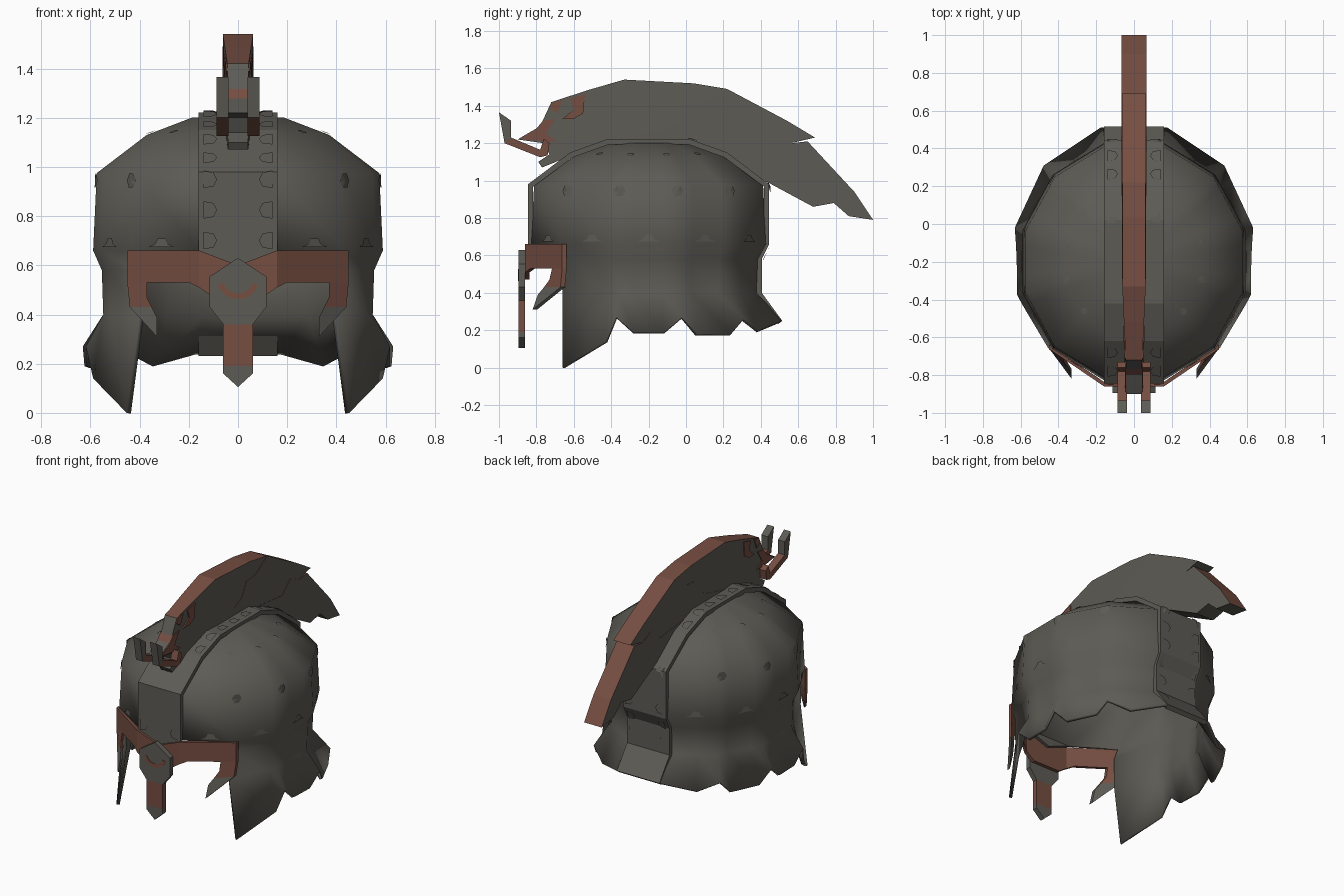
import bpy, bmesh, math
from mathutils import Vector
from mathutils.bvhtree import BVHTree

if "Cube" in bpy.data.objects:
    bpy.data.objects.remove(bpy.data.objects["Cube"])

def material(name, rgb):
    m = bpy.data.materials.new(name)
    m.diffuse_color = (*rgb, 1)
    m.use_nodes = True
    m.node_tree.nodes["Principled BSDF"].inputs["Base Color"].default_value = m.diffuse_color
    return m

MATS = [material("weathered grey", (0.11, 0.105, 0.09)), material("rust red", (0.18, 0.075, 0.053))]
CY = -0.2  # centre of the dome in y

def finish(name, bm, smooth=None, solid=0, rule=None):
    bmesh.ops.recalc_face_normals(bm, faces=bm.faces)
    if rule:
        for f in bm.faces:
            f.material_index = rule(f)
    me = bpy.data.meshes.new(name)
    bm.to_mesh(me)
    for m in MATS:
        me.materials.append(m)
    ob = bpy.data.objects.new(name, me)
    bpy.context.collection.objects.link(ob)
    if solid:
        mod = ob.modifiers.new("thickness", 'SOLIDIFY')
        mod.thickness, mod.offset = solid, -1
    if smooth:
        bpy.ops.object.select_all(action='DESELECT')
        ob.select_set(True)
        bpy.context.view_layer.objects.active = ob
        bpy.ops.object.shade_smooth_by_angle(angle=math.radians(smooth))
    return ob

def prism(name, polys, place, rule=None):
    """Thick plate from (material, outline) pairs; place(u, v, side) gives the point."""
    bm, cache, count = bmesh.new(), {}, {}
    def vert(p, side):
        key = (round(p[0], 4), round(p[1], 4), side)
        if key not in cache:
            cache[key] = bm.verts.new(place(p[0], p[1], side))
        return cache[key]
    for mat, o in polys:
        for side in (1, -1):
            bm.faces.new([vert(p, side) for p in o]).material_index = mat
        for a, b in zip(o, o[1:] + o[:1]):
            count.setdefault(frozenset((a, b)), []).append((a, b, mat))
    for use in count.values():
        if len(use) == 1:
            a, b, mat = use[0]
            bm.faces.new([vert(a, 1), vert(b, 1), vert(b, -1), vert(a, -1)]).material_index = mat
    return finish(name, bm, rule=rule)

def both(polys):
    return polys + [(m, [(-u if u else 0, v) for u, v in o]) for m, o in polys]

def lerp(table, t):
    for (a, va), (b, vb) in zip(table, table[1:]):
        if t <= b:
            return va + (vb - va) * max(0, (t - a) / (b - a))
    return table[-1][1]

# Dome and skirt: twelve-sided loft with a face opening and a torn lower edge
RING = [(-.628, .158), (-.46, .431), (-.168, .589), (.168, .589), (.46, .431), (.628, .158)]
TORN = [(-.628, .6), (-.46, 0), (-.22, .14), (-.168, .27), (-.077, .19), (.077, .19), (.168, .27),
        (.24, .18), (.40, .18), (.46, .26), (.53, .2), (.628, .25)]
LEVELS = [(1.2, .32), (1.13, .63), (.975, .975), (.66, 1), (.58, .94), (.4, .93), (None, None)]
cols = [(y, lerp(RING, y), z) for y, z in TORN]
cols += [(y, -x, z) for y, x, z in reversed(cols)]
bm = bmesh.new()
rows = []
for z, s in LEVELS:
    row = []
    for y, x, low in cols:
        k = 1.05 + .08 * max(0, y / .628) if s is None else s
        cheek = y < -.45 and (z is None or z < .65)
        row.append(bm.verts.new((x * k, CY + y * (1 if cheek else k), low if z is None else z)))
    rows.append(row)
n = len(cols)
top = bm.verts.new((0, CY, 1.21))
for i in range(n):
    j = (i + 1) % n
    bm.faces.new([top, rows[0][i], rows[0][j]])
    for r in range(len(rows) - 1):
        if r >= 3 and cols[i][0] < -.45 and cols[j][0] < -.45 or r >= 3 and -.628 in (cols[i][0], cols[j][0]):
            continue
        bm.faces.new([rows[r][i], rows[r][j], rows[r + 1][j], rows[r + 1][i]])
bmesh.ops.delete(bm, geom=[v for v in bm.verts if not v.link_faces], context='VERTS')
tree = BVHTree.FromBMesh(bm)
finish("helmet_shell", bm, smooth=60, solid=.02)

# Raised centre strip from brow to neck
PATH = [(-.645, .66), (-.645, .98), (-.42, 1.15), (-.22, 1.222), (.22, 1.222), (.42, 1.15),
        (.645, .98), (.645, .66), (.605, .58), (.605, .4), (.715, .25)]
bm = bmesh.new()
pairs = [[bm.verts.new((x, CY + y, z)) for x in (-.16, .16)] for y, z in PATH]
for a, b in zip(pairs, pairs[1:]):
    bm.faces.new([a[0], a[1], b[1], b[0]])
bm.faces.new([pairs[0][0], pairs[0][1], bm.verts.new((0, CY - .645, .60))])
finish("centre_strip", bm, solid=.03)

# Rust spots laid on the surfaces
spots = bmesh.new()

def fan(points):
    vs = [spots.verts.new(p) for p in points]
    for i in range(1, len(vs)):
        spots.faces.new([vs[0], vs[i], vs[i % (len(vs) - 1) + 1]])

def onto_dome(origin, direction):
    hit, normal, _, _ = tree.ray_cast(Vector(origin), Vector(direction))
    return hit - Vector(direction) * .006

HEX = [(0, 0)] + [(.032 * math.cos(i * math.pi / 3), .032 * math.sin(i * math.pi / 3)) for i in range(6)]
MOUND = [(0, .005), (-.06, 0), (-.03, .012), (-.018, .035), (.018, .035), (.03, .012), (.06, 0)]

def wall_spot(angle, z, shape):
    a = math.radians(angle)
    out, side = Vector((math.cos(a), math.sin(a), 0)), Vector((-math.sin(a), math.cos(a), 0))
    fan([onto_dome(Vector((0, CY, z + v)) + out * 2 + side * u, -out) for u, v in shape])

for flip in (0, 1):
    for angle in (-45, -15, 15, 45):
        a = 180 - angle if flip else angle
        wall_spot(a, .945, HEX)
        c = Vector((.37 * math.cos(math.radians(a)), CY + .37 * math.sin(math.radians(a)), 2))
        fan([onto_dome(c + Vector((u * .6, v * .6, 0)), (0, 0, -1)) for u, v in HEX])
    for angle in (-60, -30, 0, 30, 60):
        wall_spot(180 - angle if flip else angle, .675, MOUND)

lengths = [0]
for a, b in zip(PATH, PATH[1:]):
    lengths.append(lengths[-1] + math.dist(a, b))

def on_strip(x, s):
    y = lerp(list(zip(lengths, [p[0] for p in PATH])), s)
    z = lerp(list(zip(lengths, [p[1] for p in PATH])), s)
    out = Vector((0, y, z - .62)).normalized()
    return Vector((x, CY + y, z)) + out * .007

HALF = [(.12, 0), (.14, -.035), (.1, -.028), (.085, 0), (.1, .028), (.14, .035)]
s = .04
while s < lengths[-1] - .04:
    for sx in (1, -1):
        fan([on_strip(sx * u, s + v) for u, v in HALF])
    s += .123
finish("rust_spots", spots)

# Brow band with hooked ends, bent around the front
BROW = [(1, [(0, .60), (.158, .66), (.158, .51), (.1, .47), (0, .47)]),
        (1, [(.158, .66), (.45, .66), (.45, .53), (.37, .53), (.2, .53), (.158, .51)]),
        (1, [(.37, .53), (.45, .53), (.44, .43), (.35, .43), (.37, .47)]),
        (0, [(.35, .43), (.44, .43), (.33, .31), (.33, .39)])]

def on_brow(x, z, side):
    a = abs(x)
    y = lerp([(0, -.848), (.158, -.848), (.45, -.65)], a)
    y -= max(0, .53 - z) * .35 * max(0, .45 - a) / .12 if a > .3 else 0
    return (x, y + side * .012, z)
prism("brow_band", both(BROW), on_brow)

# Nose guard with a rusty bar and a curved mark
GUARD = [(0, [(0, .63), (.115, .555), (.115, .43), (.06, .36), (-.06, .36), (-.115, .43), (-.115, .555)]),
         (1, [(.06, .36), (.06, .19), (-.06, .19), (-.06, .36)]),
         (0, [(.06, .19), (.06, .16), (0, .105), (-.06, .16), (-.06, .19)])]
prism("nose_guard", GUARD, lambda x, z, d: (x, -.878 + d * .017, z))
arc = [math.radians(200 + 20 * i) for i in range(8)]
MARK = [(.088 * math.cos(a), .55 + .088 * math.sin(a)) for a in arc]
MARK += [(.064 * math.cos(a), .55 + .064 * math.sin(a)) for a in reversed(arc)]
prism("nose_guard_mark", [(1, MARK)], lambda x, z, d: (x, -.895 + d * .003, z))

# Crest in three overlapping sections, rusty along the top
JAG1 = [(.22, 1.49), (.1, 1.41), (0, 1.4), (-.05, 1.31), (-.13, 1.27), (-.33, 1.22)]
JAG2 = [(.56, 1.2), (.47, 1.24), (.38, 1.16), (.08, 1.19)]
FRONT = [(-.9, 1.22), (-.85, 1.25), (-.78, 1.29), (-.72, 1.42), (-.52, 1.485), (-.33, 1.54), (.04, 1.52)] + JAG1
FRONT += [(-.6, 1.14), (-.72, 1.09), (-.77, 1.07), (-.79, 1.1), (-.73, 1.14), (-.76, 1.2)]
MIDDLE = JAG1[::-1] + [(.54, 1.32), (.69, 1.23)] + JAG2 + [(-.1, 1.2)]
TAIL = [(-.02, 1.2)] + JAG2[::-1] + [(.65, 1.21), (.9, .94), (1, .79), (.87, .81), (.79, .88),
                                     (.68, .86), (.42, 1.0), (.2, 1.12)]
WIDTH = [(-.8, .04), (-.33, .062), (.25, .062)]

def crest_rule(f):
    return int(f.normal.z > .3 and f.calc_center_median().y > -.72)

def crest_place(extra):
    return lambda y, z, d: (d * (lerp(WIDTH, y) + extra), y, z)

for name, outline, extra in (("crest_front", FRONT, 0), ("crest_middle", MIDDLE, .002), ("crest_tail", TAIL, .004)):
    prism(name, [(0, outline)], crest_place(extra), crest_rule)

# Rust patches on the crest sides
PATCHES = [[(-.89, 1.222), (-.8, 1.278), (-.765, 1.32), (-.7, 1.33), (-.75, 1.25), (-.69, 1.21), (-.76, 1.21)],
           [(-.73, 1.39), (-.71, 1.42), (-.66, 1.43), (-.69, 1.36)],
           [(-.62, 1.44), (-.54, 1.46), (-.55, 1.36), (-.6, 1.33), (-.66, 1.33), (-.6, 1.38)]]
prism("crest_rust_patches", [(1, p) for p in PATCHES], crest_place(.006))

# Pair of upturned prongs at the front of the crest
PRONG = [(0, [(-1, 1.365), (-.935, 1.32), (-.935, 1.23), (-.97, 1.2)]),
         (1, [(-.97, 1.2), (-.935, 1.23), (-.78, 1.165), (-.76, 1.225), (-.73, 1.2), (-.74, 1.135), (-.78, 1.125)])]
for name, sx in (("right_prong", 1), ("left_prong", -1)):
    prism(name, PRONG, lambda y, z, d: (sx * (.063 + d * .025), y, z))
